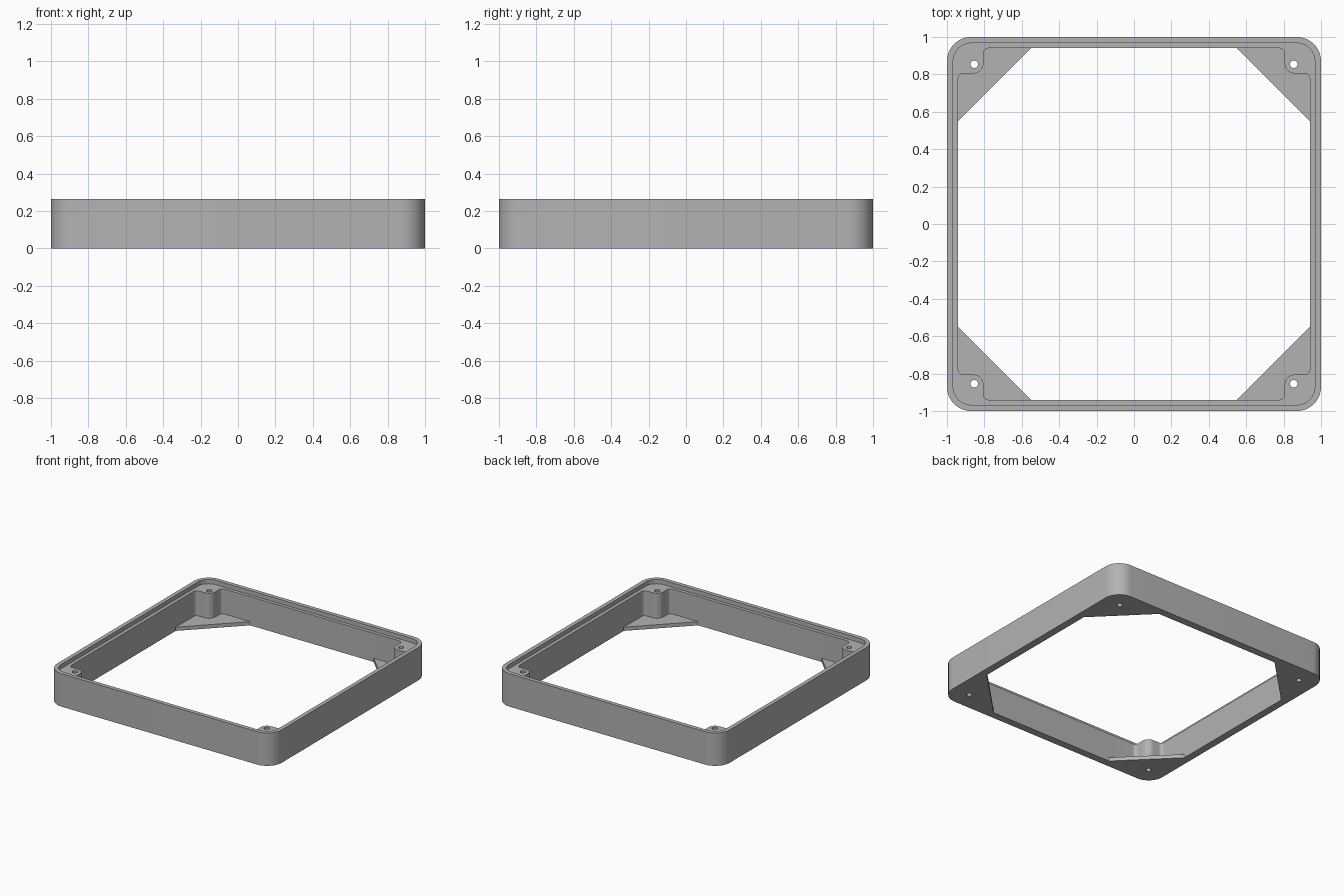
import bpy, bmesh
from math import cos, sin, radians

cube = bpy.data.objects.get("Cube")
if cube:
    bpy.data.objects.remove(cube, do_unlink=True)

HEIGHT, LEDGE, PLATE = 0.265, 0.231, 0.03   # rim top, recessed ledge, gusset top
WALL, GUSSET, BOSS = 0.94, 0.55, 0.805      # inner wall, gusset end, boss face
FILLET, BOSS_R = 0.027, 0.055
HOLE, HOLE_R = 0.854, 0.02

bm = bmesh.new()


def arc(cx, cy, r, start, end, n):
    angles = [radians(start + (end - start) * i / n) for i in range(n + 1)]
    return [(cx + r * cos(a), cy + r * sin(a)) for a in angles]


def turn(points, k):
    for _ in range(k):
        points = [(-y, x) for x, y in points]
    return points


def four(points):
    """Repeat one corner's points around the square."""
    return [turn(points, k) for k in range(4)]


def loop(points, z):
    return [bm.verts.new((x, y, z)) for x, y in points]


def ring(corners, z):
    return loop(sum(corners, []), z)


def wall(low, high):
    for i in range(len(low)):
        j = (i + 1) % len(low)
        bm.faces.new((low[i], low[j], high[j], high[i]))


def cap(loops):
    """Fill a flat area bounded by an outline and its openings."""
    edges = []
    for vs in loops:
        for i, v in enumerate(vs):
            w = vs[i - 1]
            edges.append(bm.edges.get((v, w)) or bm.edges.new((v, w)))
    bmesh.ops.triangle_fill(bm, edges=edges, use_beauty=True)


# Corner outlines
outer = four(arc(0.87, 0.87, 0.13, 0, 90, 16))
recess = four(arc(0.87, 0.87, 0.097, 0, 90, 16))
inset = BOSS + BOSS_R
boss = (arc(WALL - FILLET, BOSS - FILLET, FILLET, 0, 90, 8)
        + arc(inset, inset, BOSS_R, 270, 180, 10)
        + arc(BOSS - FILLET, WALL - FILLET, FILLET, 0, 90, 8))
ends = [(WALL, GUSSET), (GUSSET, WALL)]
pocket = four([ends[0]] + boss + [ends[1]])
screw = four(arc(HOLE, HOLE, HOLE_R, 0, 345, 23))

# Outer wall, raised rim and inner walls
outer_low, outer_top = ring(outer, 0), ring(outer, HEIGHT)
rim_low, rim_top = ring(recess, LEDGE), ring(recess, HEIGHT)
pocket_low, pocket_top = ring(pocket, PLATE), ring(pocket, LEDGE)
wall(outer_low, outer_top)
wall(rim_low, rim_top)
wall(pocket_low, pocket_top)

# Bottom opening and the corner gussets
opening_low = ring(four(ends), 0)
count = len(pocket[0])
opening_top = []
for k in range(4):
    corner = pocket_low[k * count:(k + 1) * count]
    opening_top += [corner[0], corner[-1]]
    cap([corner])
wall(opening_low, opening_top)

# Screw holes
holes_low = [loop(p, 0) for p in screw]
holes_top = [loop(p, LEDGE) for p in screw]
for low, high in zip(holes_low, holes_top):
    wall(low, high)

# Flat faces: underside, ledge and rim top
cap([outer_low, opening_low] + holes_low)
cap([rim_low, pocket_top] + holes_top)
cap([outer_top, rim_top])

bmesh.ops.recalc_face_normals(bm, faces=bm.faces)
mesh = bpy.data.meshes.new("enclosure_frame")
bm.to_mesh(mesh)
bm.free()
frame = bpy.data.objects.new("enclosure_frame", mesh)
bpy.context.collection.objects.link(frame)

# Grey material
grey = bpy.data.materials.new("mid_grey")
grey.use_nodes = True
color = (0.45, 0.45, 0.45, 1)
grey.diffuse_color = color
grey.node_tree.nodes["Principled BSDF"].inputs["Base Color"].default_value = color
mesh.materials.append(grey)

bpy.ops.object.select_all(action="DESELECT")
frame.select_set(True)
bpy.context.view_layer.objects.active = frame
bpy.ops.object.shade_smooth_by_angle(angle=radians(30))
